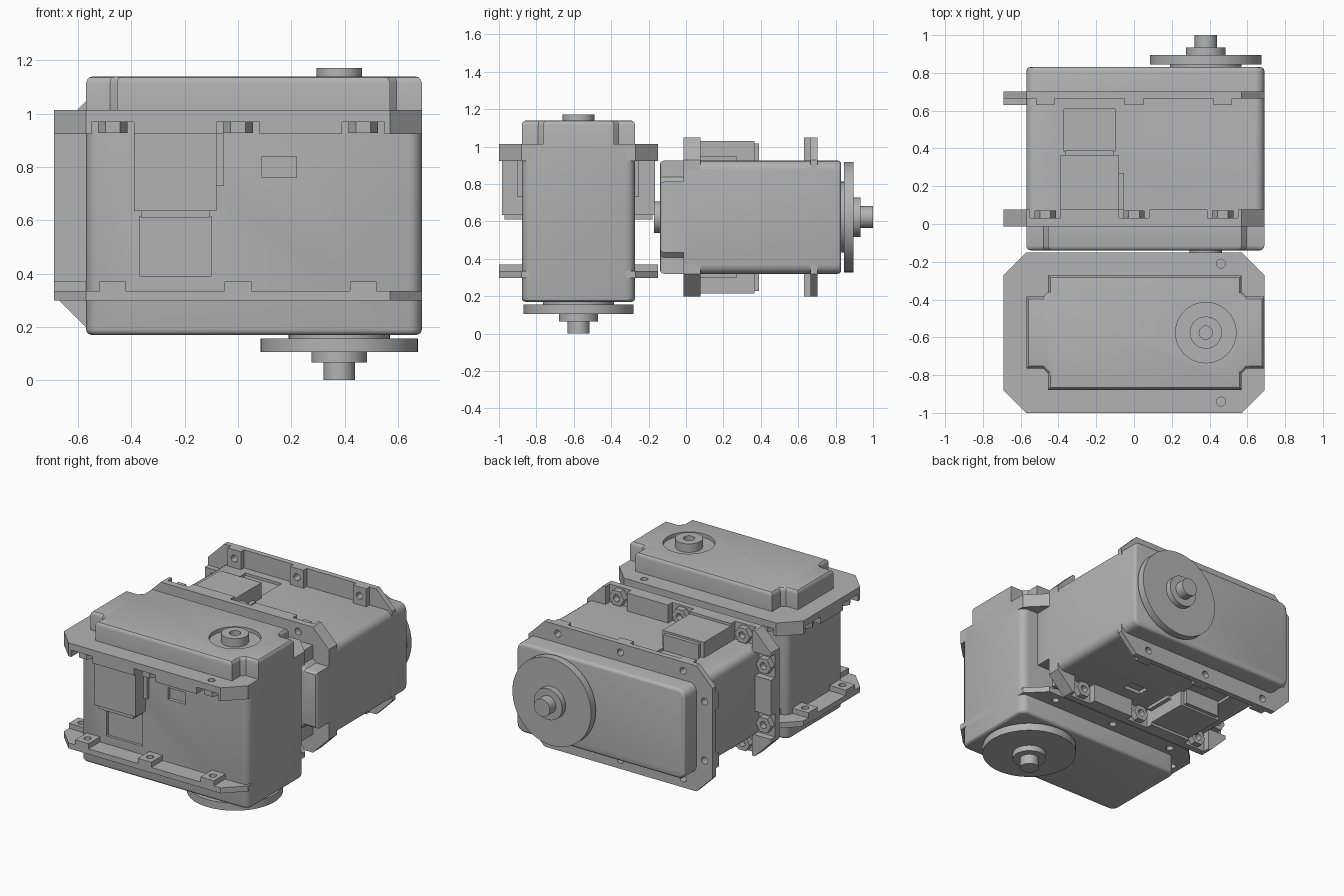
import bpy, bmesh, math
from mathutils import Matrix

default = bpy.data.objects.get("Cube")
if default:
    bpy.data.objects.remove(default, do_unlink=True)

grey = bpy.data.materials.new("plain grey")
grey.use_nodes = True
COLOUR = (0.45, 0.45, 0.45, 1)
grey.diffuse_color = COLOUR
grey.node_tree.nodes["Principled BSDF"].inputs["Base Color"].default_value = COLOUR

parts = []
SHAFT_X = 0.38


def prism(name, outline, low, high, corner=0, top=0, bottom=0, keep=True):
    """Upright prism with optional rounded corners and rims."""
    bm = bmesh.new()
    base = bm.faces.new([bm.verts.new((x, y, low)) for x, y in outline])
    new = bmesh.ops.extrude_face_region(bm, geom=[base])["geom"]
    lifted = [v for v in new if isinstance(v, bmesh.types.BMVert)]
    bmesh.ops.translate(bm, verts=lifted, vec=(0, 0, high - low))
    bmesh.ops.recalc_face_normals(bm, faces=bm.faces)
    if corner:
        upright = [e for e in bm.edges if abs(e.verts[0].co.z - e.verts[1].co.z) > 1e-4]
        bmesh.ops.bevel(bm, geom=upright, offset=corner, segments=4, profile=0.5, affect='EDGES')
    for level, size in ((high, top), (low, bottom)):
        if size:
            rim = [e for e in bm.edges if all(abs(v.co.z - level) < 1e-4 for v in e.verts)]
            bmesh.ops.bevel(bm, geom=rim, offset=size, segments=3, profile=0.5, affect='EDGES')
    mesh = bpy.data.meshes.new(name)
    bm.to_mesh(mesh)
    bm.free()
    mesh.materials.append(grey)
    obj = bpy.data.objects.new(name, mesh)
    bpy.context.collection.objects.link(obj)
    if keep:
        parts.append(obj)
    return obj


def rect(x0, x1, y0, y1):
    return [(x0, y0), (x1, y0), (x1, y1), (x0, y1)]


def ring(cx, cy, r, sides=48):
    steps = [2 * math.pi * i / sides for i in range(sides)]
    return [(cx + r * math.cos(a), cy + r * math.sin(a)) for a in steps]


def cut(target, cutters):
    """Subtract every cutter from the target, then discard the cutters."""
    bpy.context.view_layer.objects.active = target
    for c in cutters:
        c.hide_render = True
        mod = target.modifiers.new("cut", 'BOOLEAN')
        mod.operation, mod.solver, mod.object = 'DIFFERENCE', 'EXACT', c
        bpy.ops.object.modifier_apply(modifier=mod.name)
        bpy.data.objects.remove(c, do_unlink=True)


def cutter(outline, low, high):
    return prism("cutter", outline, low, high, keep=False)


# Gearbox body with shallow side pockets
body = prism("body", rect(-0.57, 0.69, -0.303, 0.303), 0.17, 1.01, corner=0.05, bottom=0.02)
pockets = [cutter(rect(0.09, 0.22, -0.4, -0.28), 0.76, 0.84)]
for s in (-1, 1):
    pockets.append(cutter(rect(-0.37, -0.1, *sorted((s * 0.285, s * 0.4))), 0.39, 0.615))
cut(body, pockets)

# Top cover, cross-shaped with a round recess
half = [(-0.57, -0.19), (-0.46, -0.215), (-0.44, -0.303), (0.55, -0.303), (0.58, -0.215), (0.69, -0.19)]
half = [(-0.57, -0.19), (-0.48, -0.19), (-0.455, -0.215), (-0.455, -0.303),
        (0.57, -0.303), (0.57, -0.215), (0.595, -0.19), (0.69, -0.19)]
cover = prism("top_cover", half + [(x, -y) for x, y in reversed(half)], 1.0, 1.14, top=0.025)
cut(cover, [cutter(ring(SHAFT_X, 0, 0.16), 1.115, 1.2)])
hub = prism("top_hub", ring(SHAFT_X, 0, 0.085), 1.1, 1.172)
cut(hub, [cutter(ring(SHAFT_X, 0, 0.035, 24), 1.12, 1.2)])

# Mounting flanges: clipped-corner plates with bolt places along three sides
quarter = [(0.69, 0.305), (0.57, 0.425)]
octagon = (quarter + [(-x, y) for x, y in reversed(quarter)]
           + [(-x, -y) for x, y in quarter] + [(x, -y) for x, y in reversed(quarter)])
bolts = [(x, s * 0.365) for s in (-1, 1) for x in (-0.47, 0, 0.47)]
bolts += [(-0.63, s * 0.2) for s in (-1, 1)]


def bolt_block(x, y, width):
    """Rectangle reaching from the body wall to the flange edge."""
    if abs(y) > 0.3:
        return rect(x - width, x + width, *sorted((math.copysign(0.303, y), math.copysign(0.425, y))))
    return rect(-0.69, -0.57, y - width, y + width)


lower = prism("lower_flange", octagon, 0.298, 0.335)
cut(lower, [cutter(ring(x, y, 0.024, 12), 0.2, 0.4) for x, y in bolts])
for x, y in bolts:
    boss = prism("lower_boss", bolt_block(x, y, 0.05), 0.33, 0.37)
    cut(boss, [cutter(ring(x, y, 0.024, 12), 0.2, 0.4)])

upper = prism("upper_flange", octagon, 0.97, 1.013)
cut(upper, [cutter(ring(0.46, s * 0.365, 0.024, 12), 0.9, 1.1) for s in (-1, 1)])
skirt = prism("upper_skirt", octagon, 0.923, 0.971)
grow = []
for x, y in bolts:
    if abs(y) > 0.3:
        grow.append(cutter(rect(x - 0.08, x + 0.08, *sorted((math.copysign(0.29, y), math.copysign(0.45, y)))), 0.9, 0.969))
    else:
        grow.append(cutter(rect(-0.72, -0.56, y - 0.08, y + 0.08), 0.9, 0.969))
cut(skirt, grow)
for x, y in bolts:
    nut = prism("nut_seat", ring(x, y, 0.056, 6), 0.928, 0.975)
    cut(nut, [cutter(ring(x, y, 0.024, 12), 0.9, 0.972)])

# Connector boxes on both broad sides
for s in (-1, 1):
    def side(near, far):
        return sorted((s * near, s * far))
    prism("connector_box", rect(-0.39, -0.08, *side(0.29, 0.408)), 0.635, 0.972)
    prism("connector_lip", rect(-0.365, -0.105, *side(0.29, 0.395)), 0.61, 0.64)
    prism("connector_key", rect(-0.09, -0.053, *side(0.29, 0.325)), 0.73, 0.925)

# Output side: collar, horn disc, hub and shaft
prism("output_collar", ring(SHAFT_X, 0, 0.19), 0.15, 0.18)
prism("horn_disc", ring(SHAFT_X, 0, 0.295, 64), 0.105, 0.156)
prism("horn_hub", ring(SHAFT_X, 0, 0.105), 0.066, 0.11)
prism("output_shaft", ring(SHAFT_X, 0, 0.059, 32), 0, 0.07)

# Smooth rounded surfaces, keep hard edges
bpy.ops.object.select_all(action='DESELECT')
for obj in parts:
    obj.select_set(True)
bpy.context.view_layer.objects.active = body
bpy.ops.object.shade_smooth_by_angle(angle=math.radians(30))

# Two identical units: one upright in front, one lying behind
upright = Matrix.Translation((0, -0.575, 0))
lying = Matrix.Translation((0, 1, 0.6225)) @ Matrix.Rotation(math.pi / 2, 4, 'X')
for obj in parts:
    twin = obj.copy()
    bpy.context.collection.objects.link(twin)
    twin.name = "rear_" + obj.name
    obj.name = "front_" + obj.name
    obj.matrix_world = upright
    twin.matrix_world = lying
